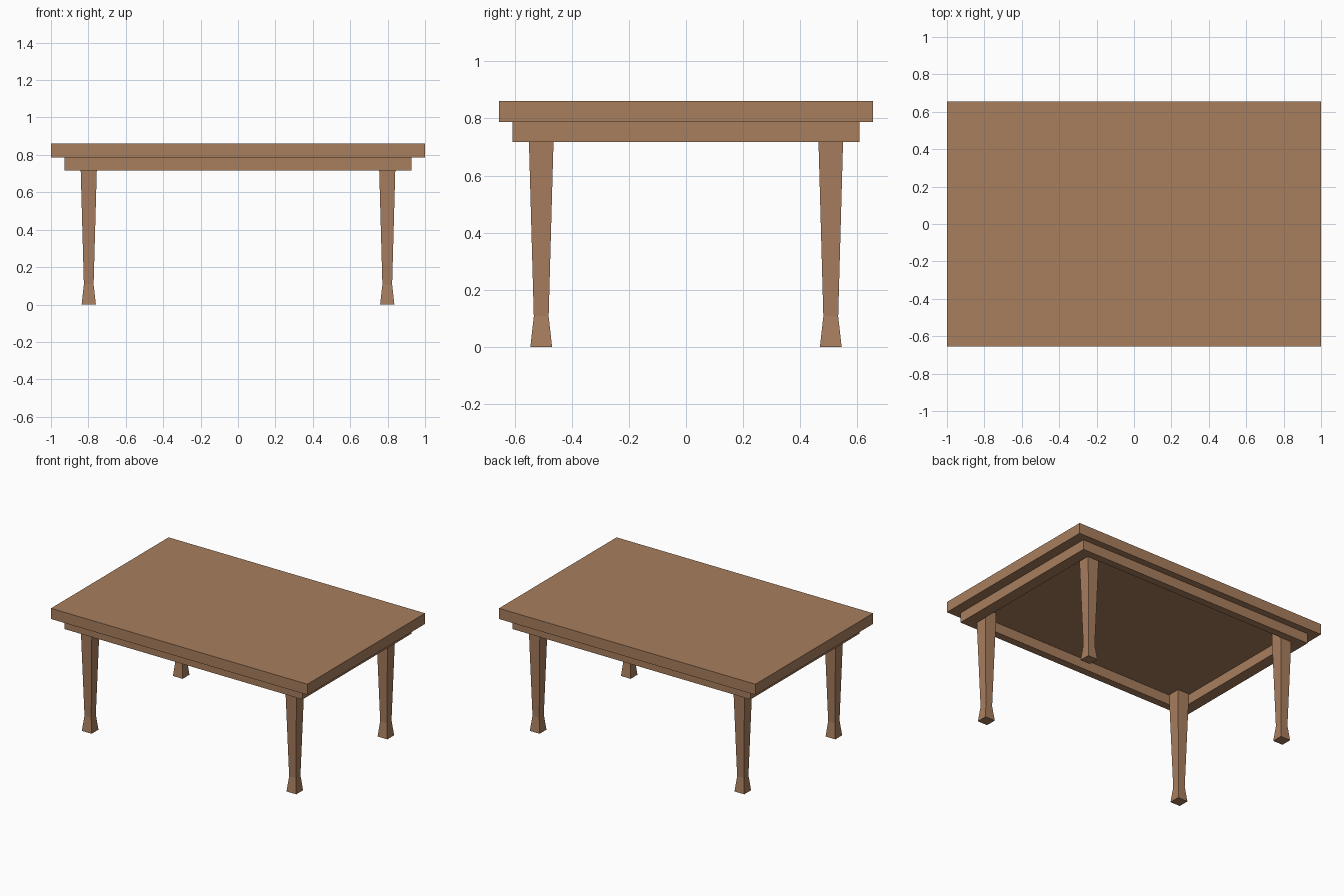
import bpy
import bmesh

if "Cube" in bpy.data.objects:
    bpy.data.objects.remove(bpy.data.objects["Cube"])

wood = bpy.data.materials.new("warm brown wood")
wood.diffuse_color = (0.392, 0.209, 0.112, 1.0)
wood.use_nodes = True
wood.node_tree.nodes["Principled BSDF"].inputs["Base Color"].default_value = wood.diffuse_color

TOP_Z, SLAB_Z, APRON_Z = 0.862, 0.787, 0.717


def finish(name, bm):
    """Turn a bmesh into a named object in the wood colour."""
    bmesh.ops.recalc_face_normals(bm, faces=bm.faces)
    mesh = bpy.data.meshes.new(name)
    bm.to_mesh(mesh)
    bm.free()
    mesh.materials.append(wood)
    obj = bpy.data.objects.new(name, mesh)
    bpy.context.collection.objects.link(obj)
    return obj


def ring(bm, hx, hy, z, cx=0.0, cy=0.0):
    """Rectangle of four vertices at height z."""
    return [bm.verts.new((cx + sx * hx, cy + sy * hy, z))
            for sx, sy in ((-1, -1), (1, -1), (1, 1), (-1, 1))]


def bridge(bm, a, b):
    """Join two rectangles with four side faces."""
    for i in range(4):
        j = (i + 1) % 4
        bm.faces.new((a[i], a[j], b[j], b[i]))


def loft(name, sections, cx=0.0, cy=0.0):
    """Closed solid through stacked rectangles (half x, half y, z)."""
    bm = bmesh.new()
    rings = [ring(bm, hx, hy, z, cx, cy) for hx, hy, z in sections]
    for a, b in zip(rings, rings[1:]):
        bridge(bm, a, b)
    bm.faces.new(rings[0])
    bm.faces.new(rings[-1])
    return finish(name, bm)


# Table top slab
loft("table_top", [(1.0, 0.655, SLAB_Z), (1.0, 0.655, TOP_Z)])

# Apron: open rectangular frame under the slab
bm = bmesh.new()
loops = [ring(bm, 0.928, 0.607, APRON_Z), ring(bm, 0.928, 0.607, SLAB_Z),
         ring(bm, 0.848, 0.554, SLAB_Z), ring(bm, 0.848, 0.554, APRON_Z)]
for k in range(4):
    bridge(bm, loops[k], loops[(k + 1) % 4])
finish("apron_frame", bm)

# Four tapered legs with flared feet, running up to the slab
for side, sx in (("left", -1), ("right", 1)):
    for end, sy in (("front", -1), ("back", 1)):
        loft(f"{end}_{side}_leg",
             [(0.038, 0.038, 0.0), (0.026, 0.026, 0.107),
              (0.043, 0.043, APRON_Z), (0.043, 0.043, SLAB_Z)],
             sx * 0.798, sy * 0.507)
